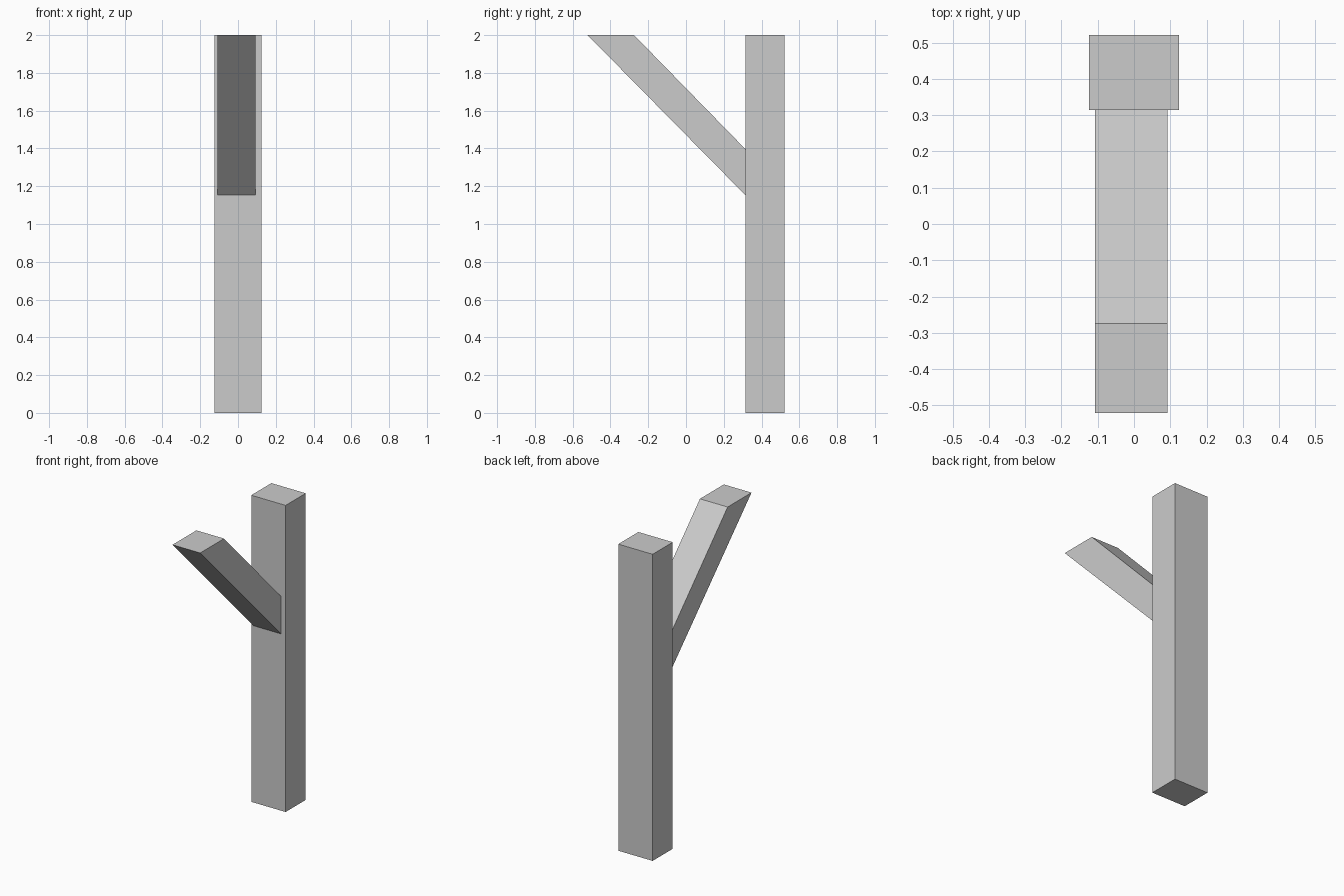
import bpy
import bmesh

cube = bpy.data.objects.get("Cube")
if cube:
    bpy.data.objects.remove(cube, do_unlink=True)

# Plain grey for every part
grey = bpy.data.materials.new("plain_grey")
grey.use_nodes = True
colour = (0.6, 0.6, 0.6, 1)
grey.diffuse_color = colour
grey.node_tree.nodes["Principled BSDF"].inputs["Base Color"].default_value = colour


def extrude_profile(name, profile, x_min, x_max):
    """Extrude a (y, z) outline along x into a flat-sided solid."""
    bm = bmesh.new()
    outline = bm.faces.new([bm.verts.new((x_min, y, z)) for y, z in profile])
    side = bmesh.ops.extrude_face_region(bm, geom=[outline], use_keep_orig=True)
    moved = [v for v in side["geom"] if isinstance(v, bmesh.types.BMVert)]
    bmesh.ops.translate(bm, verts=moved, vec=(x_max - x_min, 0, 0))
    bmesh.ops.recalc_face_normals(bm, faces=bm.faces)
    mesh = bpy.data.meshes.new(name)
    bm.to_mesh(mesh)
    bm.free()
    mesh.materials.append(grey)
    obj = bpy.data.objects.new(name, mesh)
    bpy.context.collection.objects.link(obj)
    return obj


post_front, post_back, top = 0.314, 0.521, 2.0

# Upright post
extrude_profile("post", [(post_front, 0), (post_back, 0),
                         (post_back, top), (post_front, top)], -0.124, 0.124)

# Slanted brace, cut level at the top and flush against the post
extrude_profile("brace", [(-0.521, top), (post_front, 1.153),
                          (post_front, 1.397), (-0.275, top)], -0.108, 0.092)
